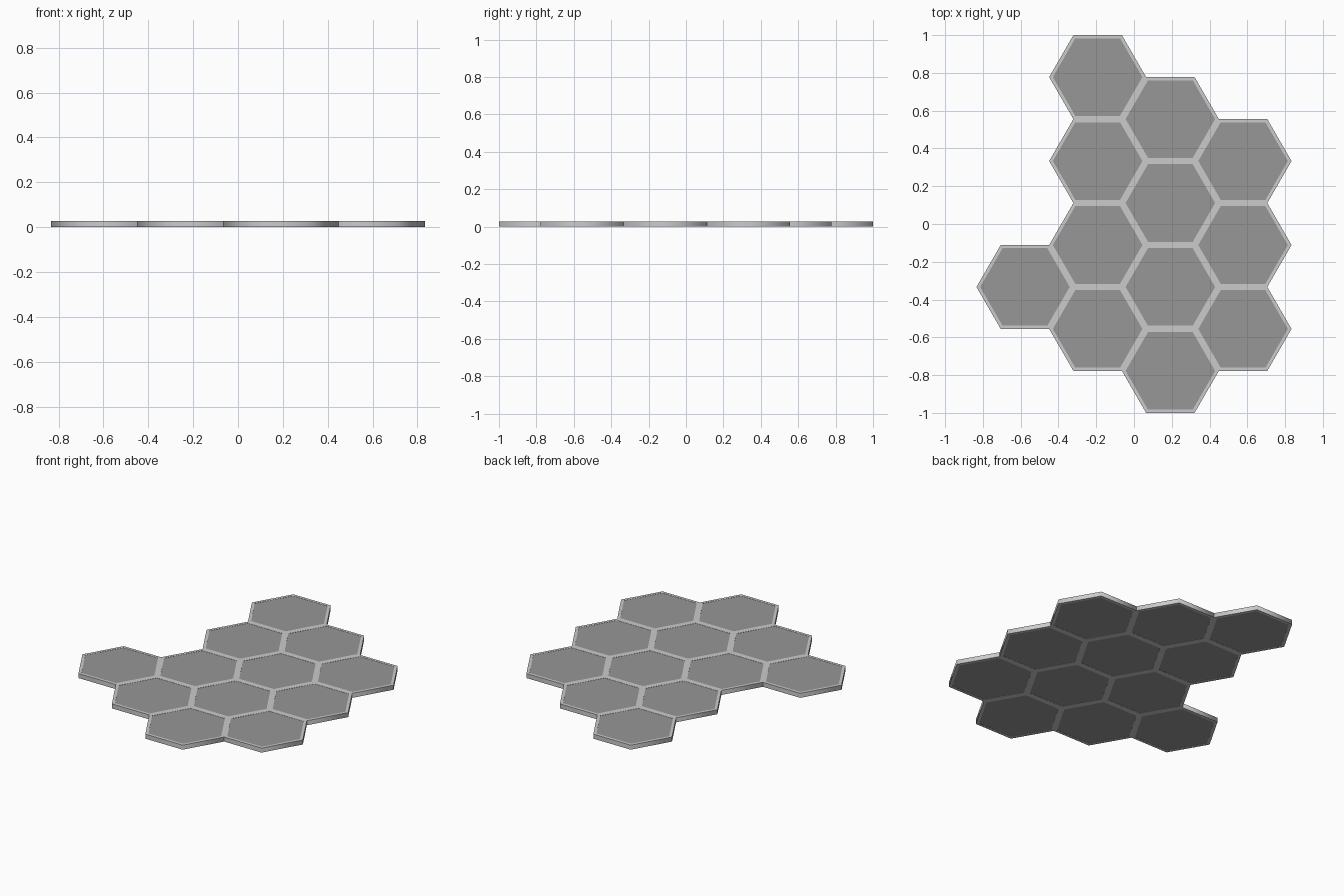
import bpy, bmesh, math

if "Cube" in bpy.data.objects:
    bpy.data.objects.remove(bpy.data.objects["Cube"])

A = 2 / 9                     # hexagon apothem
R = A / math.cos(math.pi / 6) # hexagon corner radius
H = 0.028                     # frame thickness
R_IN = 0.237                  # pane corner radius
DX = 1.5 * R                  # column spacing


def hex_loop(bm, r, z):
    return [bm.verts.new((r * math.cos(i * math.pi / 3), r * math.sin(i * math.pi / 3), z))
            for i in range(6)]


def bridge(bm, a, b):
    for i in range(6):
        j = (i + 1) % 6
        bm.faces.new((a[i], a[j], b[j], b[i]))


def finish(bm, name):
    bmesh.ops.recalc_face_normals(bm, faces=bm.faces[:])
    mesh = bpy.data.meshes.new(name)
    bm.to_mesh(mesh)
    bm.free()
    for p in mesh.polygons:
        p.use_smooth = True
    mesh.set_sharp_from_angle(angle=math.radians(70))
    return mesh


# hexagonal frame ring
bm = bmesh.new()
loops = [hex_loop(bm, R, 0), hex_loop(bm, R, H), hex_loop(bm, R_IN, H), hex_loop(bm, R_IN, 0)]
for k in range(4):
    bridge(bm, loops[k], loops[(k + 1) % 4])
frame_mesh = finish(bm, "hex_frame")

# dark pane filling the ring
bm = bmesh.new()
low, high = hex_loop(bm, R_IN, 0.001), hex_loop(bm, R_IN, H - 0.001)
bridge(bm, low, high)
bm.faces.new(low)
bm.faces.new(high)
pane_mesh = finish(bm, "hex_pane")
dark = bpy.data.materials.new("dark_grey")
dark.diffuse_color = (0.31, 0.31, 0.31, 1)
dark.use_nodes = True
dark.node_tree.nodes["Principled BSDF"].inputs["Base Color"].default_value = dark.diffuse_color
pane_mesh.materials.append(dark)

# columns: x in column spacings, y in apothems
columns = [(-1.5, [-1.5]),
           (-0.5, [3.5, 1.5, -0.5, -2.5]),
           (0.5, [2.5, 0.5, -1.5, -3.5]),
           (1.5, [1.5, -0.5, -2.5])]
for cx, rows in columns:
    for cy in rows:
        for mesh in (frame_mesh, pane_mesh):
            ob = bpy.data.objects.new(mesh.name, mesh)
            ob.location = (cx * DX, cy * A, 0)
            bpy.context.collection.objects.link(ob)
